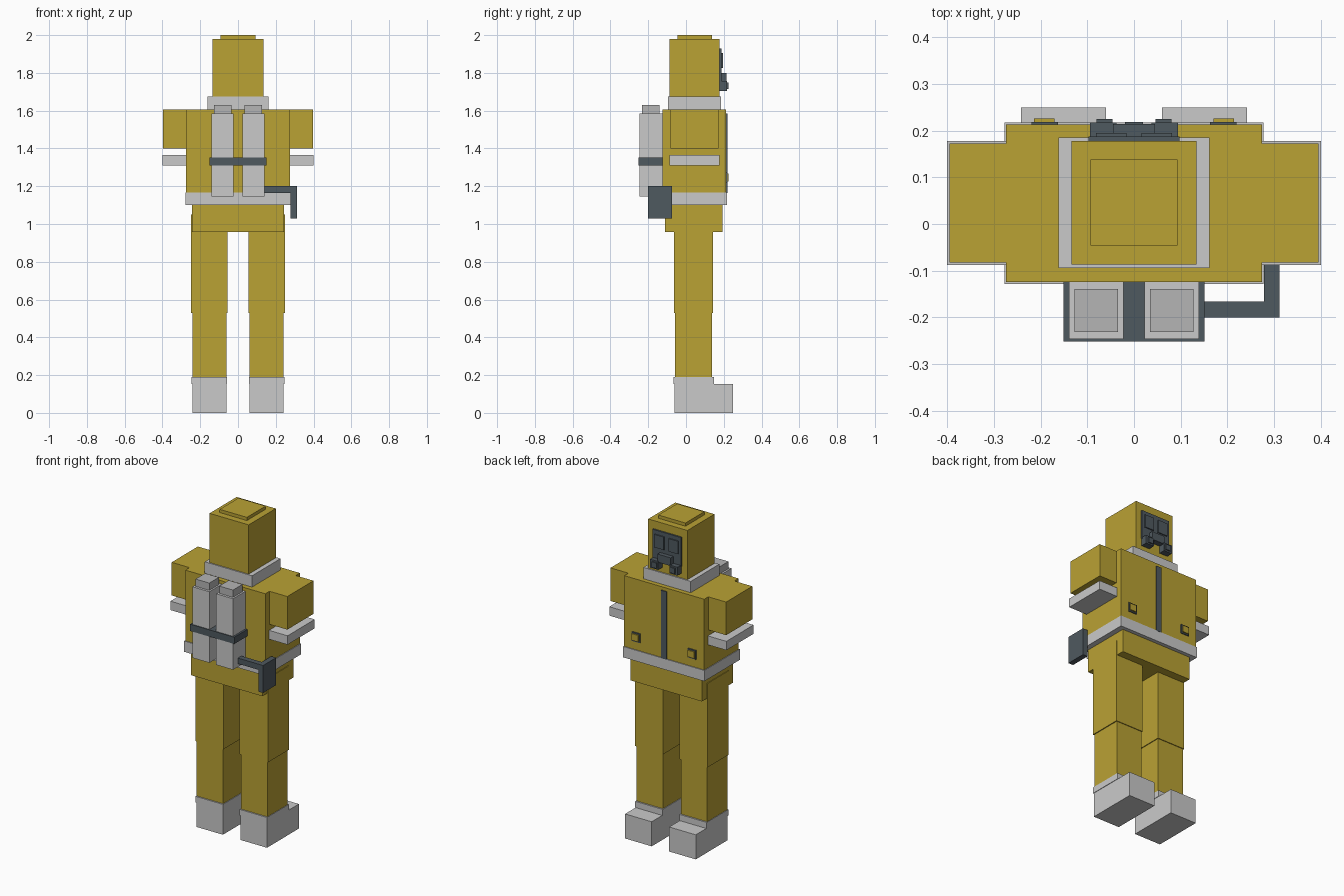
import bpy
import bmesh


def material(name, rgb):
    m = bpy.data.materials.new(name)
    m.diffuse_color = (*rgb, 1.0)
    return m


GOLD = material("mustard_suit", (0.49, 0.36, 0.034))
LIGHT = material("light_grey", (0.59, 0.59, 0.59))
MID = material("mid_grey", (0.46, 0.46, 0.46))
DARK = material("slate_rubber", (0.078, 0.1, 0.115))


def box(name, x, y, z, mat):
    """Axis-aligned box from (min, max) ranges."""
    bm = bmesh.new()
    bmesh.ops.create_cube(bm, size=1.0)
    for v in bm.verts:
        for i, (lo, hi) in enumerate((x, y, z)):
            v.co[i] = hi if v.co[i] > 0 else lo
    me = bpy.data.meshes.new(name)
    bm.to_mesh(me)
    bm.free()
    me.materials.append(mat)
    ob = bpy.data.objects.new(name, me)
    bpy.context.collection.objects.link(ob)
    return ob


def pair(name, x, y, z, mat):
    """Box on the +x side plus its mirrored twin."""
    box(name + "_right", x, y, z, mat)
    box(name + "_left", (-x[1], -x[0]), y, z, mat)


def mid(name, half, y, z, mat):
    """Box centred on x = 0."""
    box(name, (-half, half), y, z, mat)


# Hood and collar
mid("hood", 0.134, (-0.087, 0.178), (1.66, 1.98), GOLD)
mid("hood_top", 0.093, (-0.046, 0.138), (1.98, 2.0), GOLD)
mid("collar", 0.162, (-0.094, 0.185), (1.605, 1.675), LIGHT)

# Torso, belt and hips
mid("torso", 0.274, (-0.124, 0.213), (1.165, 1.605), GOLD)
mid("belt", 0.278, (-0.129, 0.218), (1.1, 1.167), LIGHT)
mid("hips", 0.244, (-0.11, 0.194), (0.957, 1.1), GOLD)

# Arms with separate cuffs
pair("sleeve", (0.274, 0.396), (-0.083, 0.173), (1.4, 1.605), GOLD)
pair("cuff", (0.272, 0.401), (-0.088, 0.178), (1.31, 1.365), LIGHT)

# Legs and boots
pair("thigh", (0.056, 0.248), (-0.063, 0.143), (0.53, 1.05), GOLD)
pair("shin", (0.061, 0.242), (-0.058, 0.138), (0.18, 0.53), GOLD)
pair("boot_cuff", (0.057, 0.245), (-0.066, 0.147), (0.152, 0.19), LIGHT)
pair("boot", (0.06, 0.242), (-0.062, 0.25), (0.0, 0.152), LIGHT)

# Air tanks, strap and regulator
pair("tank", (0.023, 0.139), (-0.247, -0.124), (1.145, 1.585), LIGHT)
pair("tank_cap", (0.034, 0.128), (-0.232, -0.139), (1.585, 1.63), MID)
mid("tank_strap", 0.151, (-0.252, -0.123), (1.31, 1.352), DARK)
box("hose", (0.13, 0.279), (-0.2, -0.166), (1.165, 1.2), DARK)
box("regulator", (0.279, 0.312), (-0.2, -0.073), (1.03, 1.2), DARK)

# Zip and buckles
mid("zip", 0.019, (0.212, 0.219), (1.165, 1.585), DARK)
pair("buckle_frame", (0.163, 0.22), (0.212, 0.219), (1.218, 1.275), DARK)
pair("buckle_plate", (0.17, 0.214), (0.218, 0.226), (1.226, 1.267), GOLD)

# Gas mask
mid("mask", 0.098, (0.177, 0.188), (1.75, 1.93), DARK)
pair("mask_lens", (0.016, 0.081), (0.187, 0.195), (1.825, 1.905), DARK)
mid("mask_nose", 0.045, (0.187, 0.214), (1.75, 1.8), DARK)
pair("mask_filter", (0.038, 0.094), (0.177, 0.218), (1.705, 1.757), DARK)
pair("filter_cap", (0.046, 0.08), (0.217, 0.225), (1.714, 1.748), DARK)
